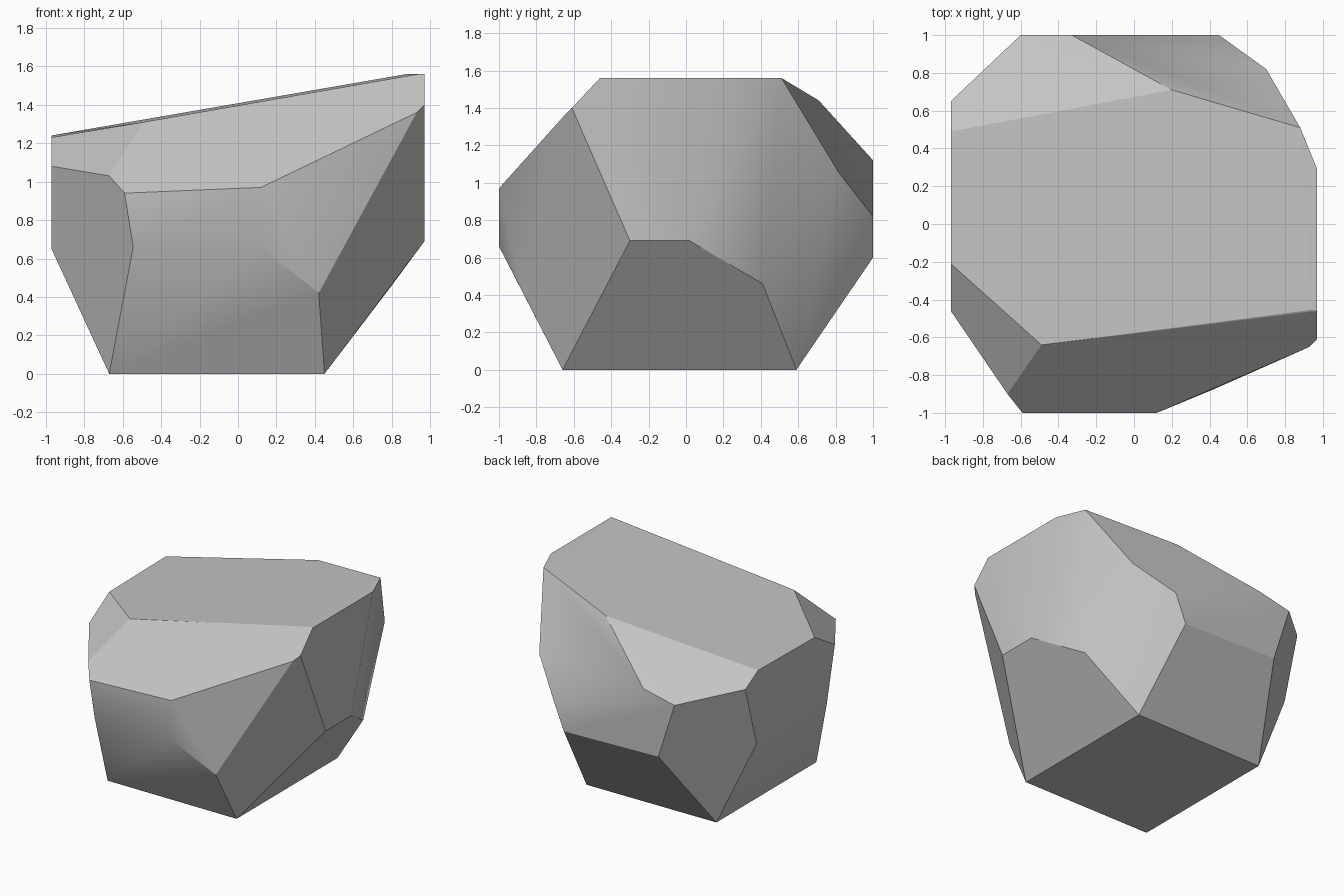
import bpy
import bmesh
from math import radians

# Remove the default object only
default = bpy.data.objects.get("Cube")
if default:
    bpy.data.objects.remove(default, do_unlink=True)


def make_material(name, value):
    """Plain grey material, same colour in viewport and render."""
    mat = bpy.data.materials.new(name)
    mat.use_nodes = True
    colour = (value, value, value, 1.0)
    mat.diffuse_color = colour
    mat.node_tree.nodes["Principled BSDF"].inputs["Base Color"].default_value = colour
    return mat


# Corner points of the boulder, grouped by the side they lie on
base = [(-.67, -.66, 0), (.45, -.66, 0), (.45, .59, 0), (-.67, .58, 0)]
front = [(-.59, -1, .94), (.12, -1, .97), (.12, -1, .66), (-.545, -1, .66),
         (.42, -.876, .42), (-.67, -.9, 1.03)]
back = [(-.6, 1, 1.06), (-.33, 1, 1.12), (.45, 1, .82), (.36, 1, .6),
        (-.46, 1, .62), (.7, .82, 1.05)]
left_end = [(.97, -.46, 1.56), (.97, -.61, 1.4), (.97, -.3, .69), (.97, .02, .69),
            (.97, .29, 1.56), (.93, -.65, 1.36), (.8, .41, .46)]
right_end = [(-.97, .49, 1.24), (-.97, .65, 1.15), (-.97, .51, .67),
             (-.97, -.36, .65), (-.97, -.46, 1.08), (-.97, -.21, 1.23)]
top = [(.88, .51, 1.56), (.94, -.455, 1.56), (.2, .71, 1.44), (-.49, -.64, 1.31)]

# Wrap the corners in a convex shell and merge the coplanar triangles
bm = bmesh.new()
for point in base + front + back + left_end + right_end + top:
    bm.verts.new(point)
hull = bmesh.ops.convex_hull(bm, input=bm.verts[:])
loose = [v for v in bm.verts if not v.link_faces]
bmesh.ops.delete(bm, geom=loose, context='VERTS')
bmesh.ops.dissolve_limit(bm, angle_limit=radians(5), verts=bm.verts[:],
                         edges=bm.edges[:], use_dissolve_boundaries=False)
bmesh.ops.recalc_face_normals(bm, faces=bm.faces[:])
bm.normal_update()

# Blend only the gentle bends on the flanks; every other ridge stays crisp
for face in bm.faces:
    face.smooth = True
for edge in bm.edges:
    on_flank = all(abs(f.normal.z) < .6 for f in edge.link_faces)
    edge.smooth = on_flank and edge.calc_face_angle(0) < radians(32)

mesh = bpy.data.meshes.new("boulder")
bm.to_mesh(mesh)
bm.free()
mesh.materials.append(make_material("stone grey", .55))
boulder = bpy.data.objects.new("boulder", mesh)
bpy.context.collection.objects.link(boulder)
